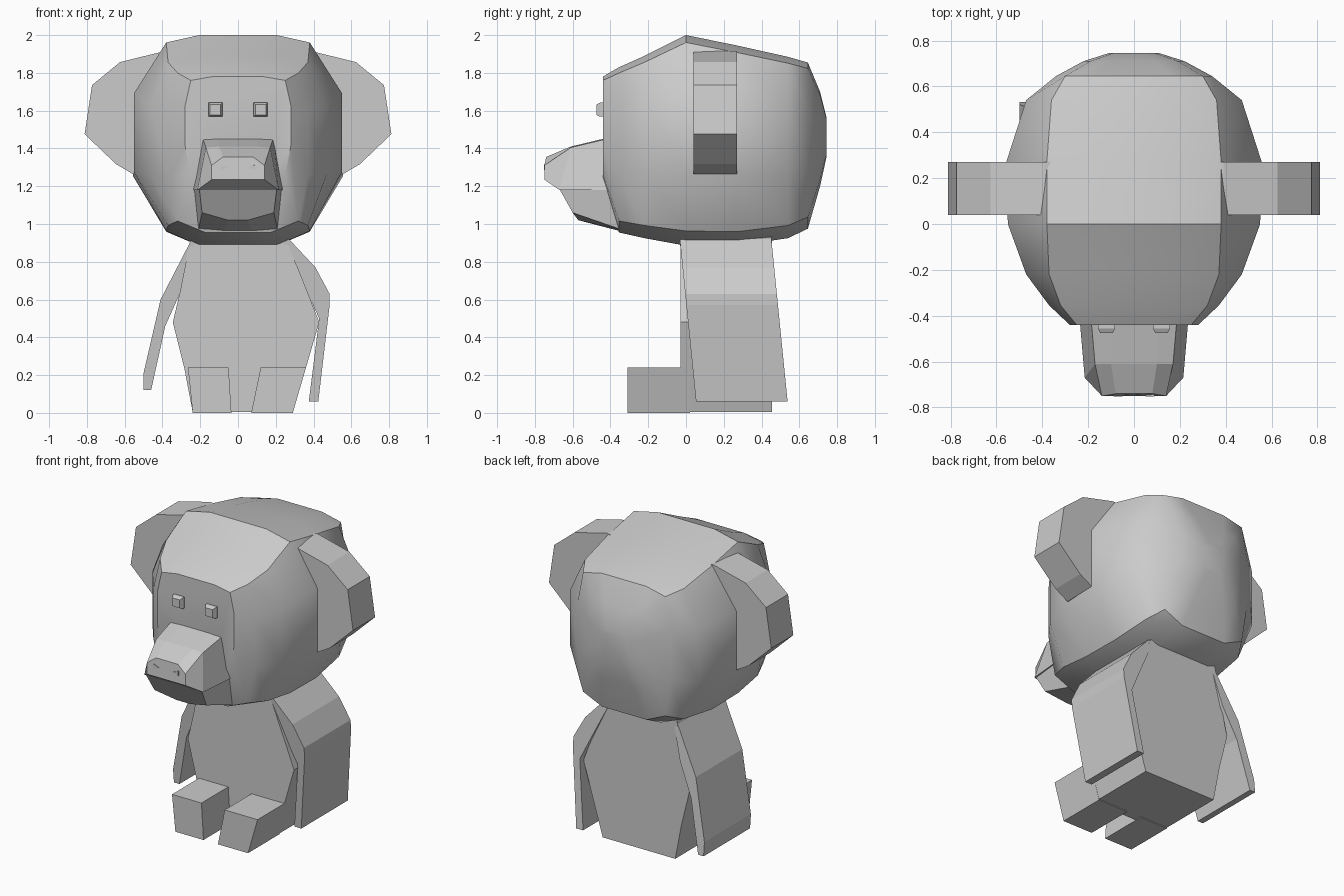
import bpy, bmesh, math


def loft(name, rings, smooth=None):
    """Skin a list of closed rings and cap both ends."""
    bm = bmesh.new()
    loops = [[bm.verts.new(p) for p in r] for r in rings]
    n = len(loops[0])
    for a, b in zip(loops, loops[1:]):
        for i in range(n):
            bm.faces.new((a[i], a[(i + 1) % n], b[(i + 1) % n], b[i]))
    bm.faces.new(loops[0])
    bm.faces.new(loops[-1][::-1])
    bmesh.ops.recalc_face_normals(bm, faces=bm.faces)
    mesh = bpy.data.meshes.new(name)
    bm.to_mesh(mesh)
    bm.free()
    ob = bpy.data.objects.new(name, mesh)
    bpy.context.collection.objects.link(ob)
    if smooth:
        bpy.ops.object.select_all(action='DESELECT')
        bpy.context.view_layer.objects.active = ob
        ob.select_set(True)
        bpy.ops.object.shade_smooth_by_angle(angle=math.radians(smooth))
    return ob


def sym(half):
    """Complete a right-hand half ring with its mirror image."""
    return half + [(-x, y, z) for x, y, z in reversed(half)]


def slab(name, pts, y0, y1, shear=0.0, sx=1):
    """Extrude an x-z outline along y; shear moves the lower part backwards."""
    top = max(z for _, z in pts)
    return loft(name, [[(sx * x, y + shear * (top - z), z) for x, z in pts]
                       for y in (y0, y1)])


# Head: rings from face to back (y, half width, shoulder half width, top, bottom)
head_rings = []
for y, w, s, zt, zb in [
        (-0.44, 0.28, 0.25, 1.78, 1.22),
        (-0.355, 0.37, 0.32, 1.83, 0.955),
        (-0.22, 0.47, 0.37, 1.89, 0.925),
        (0.0, 0.55, 0.38, 2.0, 0.885),
        (0.27, 0.557, 0.38, 1.945, 0.885),
        (0.54, 0.47, 0.36, 1.885, 0.925),
        (0.645, 0.34, 0.30, 1.855, 0.975),
        (0.71, 0.22, 0.19, 1.70, 1.20),
        (0.745, 0.11, 0.09, 1.56, 1.36)]:
    c, h = (zt + zb) / 2, (zt - zb) / 2
    head_rings.append(sym([(u, y, c + h * v) for u, v in [
        (0.54 * s, 1), (s, 0.93), (w, 0.45), (w, -0.3),
        (s, -0.86), (0.54 * s, -1)]]))
loft("head", head_rings, 35)

# Muzzle, nose and lower jaw
loft("upper_muzzle", [
    sym([(0.10, -0.38, 1.465), (0.19, -0.38, 1.46), (0.24, -0.38, 1.18)]),
    sym([(0.10, -0.61, 1.41), (0.17, -0.61, 1.405), (0.215, -0.67, 1.18)]),
    sym([(0.08, -0.74, 1.355), (0.14, -0.75, 1.31), (0.14, -0.75, 1.235)])])
loft("lower_jaw", [
    sym([(0.235, -0.38, 1.185), (0.21, -0.34, 0.97), (0.08, -0.34, 0.96)]),
    sym([(0.205, -0.67, 1.185), (0.19, -0.60, 1.06), (0.05, -0.57, 1.02)])])

# Ears, eyes and nostrils on both sides
ear = [(0.35, 1.91), (0.39, 1.915), (0.625, 1.857), (0.773, 1.735),
       (0.812, 1.476), (0.646, 1.317), (0.557, 1.265), (0.40, 1.265)]
for side, sx in (("left", -1), ("right", 1)):
    slab(side + "_ear", ear, 0.04, 0.27, sx=sx)
    loft(side + "_eye", [
        [(sx * 0.12 + a * r, y, 1.605 + b * r)
         for a, b in ((-1, -1), (1, -1), (1, 1), (-1, 1))]
        for y, r in ((-0.42, 0.037), (-0.455, 0.037), (-0.475, 0.027))])
    slab(side + "_nostril", [(0.05, 1.30), (0.09, 1.315), (0.09, 1.285)],
         -0.752, -0.73, sx=sx)

# Body, slightly lopsided
slab("body", [(-0.24, 0.005), (0.29, 0.005), (0.36, 0.24), (0.43, 0.48),
              (0.36, 0.66), (0.25, 0.93), (-0.25, 0.93), (-0.305, 0.65),
              (-0.345, 0.48), (-0.285, 0.24)], -0.03, 0.455)

# Thin arms hanging from the shoulders
slab("left_arm", [(-0.22, 0.93), (-0.25, 0.91), (-0.41, 0.60), (-0.50, 0.21),
                  (-0.50, 0.12), (-0.46, 0.12), (-0.385, 0.46), (-0.29, 0.67)],
     -0.035, 0.45, 0.1)
slab("right_arm", [(0.22, 0.94), (0.27, 0.92), (0.41, 0.77), (0.485, 0.63),
                   (0.485, 0.57), (0.425, 0.06), (0.375, 0.06), (0.43, 0.50),
                   (0.35, 0.67)], -0.035, 0.45, 0.1)

# Stubby legs pointing forward
slab("left_leg", [(-0.24, 0), (-0.035, 0), (-0.05, 0.24), (-0.265, 0.24)], -0.31, 0.02)
slab("right_leg", [(0.07, 0), (0.29, 0), (0.36, 0.24), (0.12, 0.24)], -0.31, 0.02)
